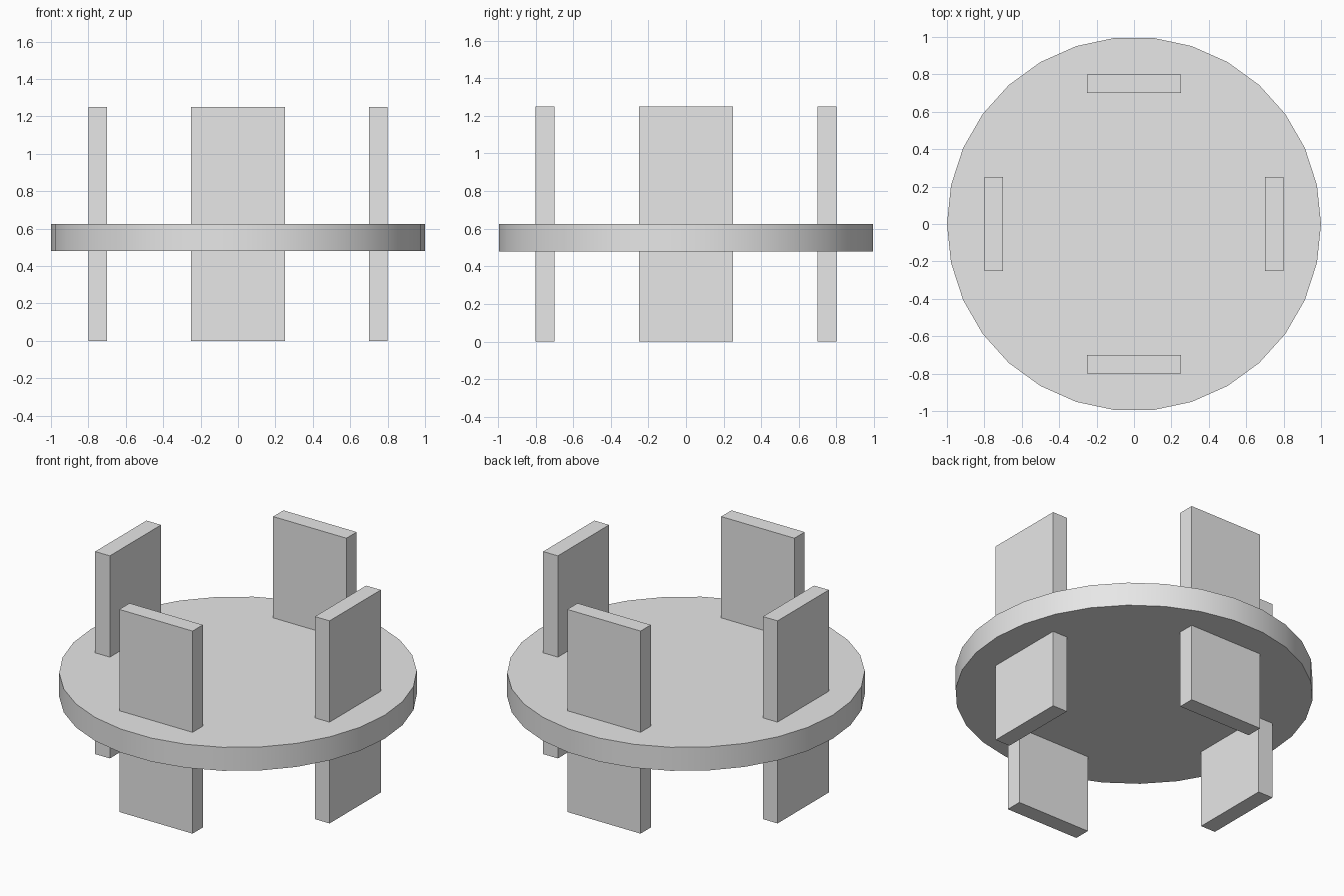
import bpy
import math

cube = bpy.data.objects.get("Cube")
if cube:
    bpy.data.objects.remove(cube, do_unlink=True)

# Plain grey for every part
grey = bpy.data.materials.new("light_grey")
grey.use_nodes = True
colour = (0.8, 0.8, 0.8, 1.0)
grey.diffuse_color = colour
grey.node_tree.nodes["Principled BSDF"].inputs["Base Color"].default_value = colour

HEIGHT = 1.25
DISC_BOTTOM, DISC_TOP = 0.48, 0.625


def finish(name):
    obj = bpy.context.object
    obj.name = name
    obj.data.materials.append(grey)
    return obj


# Round plate with a smooth rim and sharp flat faces
bpy.ops.mesh.primitive_cylinder_add(
    vertices=30, radius=1, depth=DISC_TOP - DISC_BOTTOM,
    location=(0, 0, (DISC_TOP + DISC_BOTTOM) / 2),
    rotation=(0, 0, math.pi / 2))
finish("round_plate")
bpy.ops.object.shade_smooth_by_angle(angle=math.radians(30))

# Four upright slats passing through the plate
for i, side in enumerate(("left", "back", "right", "front")):
    angle = i * math.pi / 2
    bpy.ops.mesh.primitive_cube_add(
        size=1, rotation=(0, 0, angle),
        location=(0.75 * math.cos(angle), 0.75 * math.sin(angle), HEIGHT / 2))
    slat = finish(side + "_slat")
    slat.scale = (0.1, 0.5, HEIGHT)
